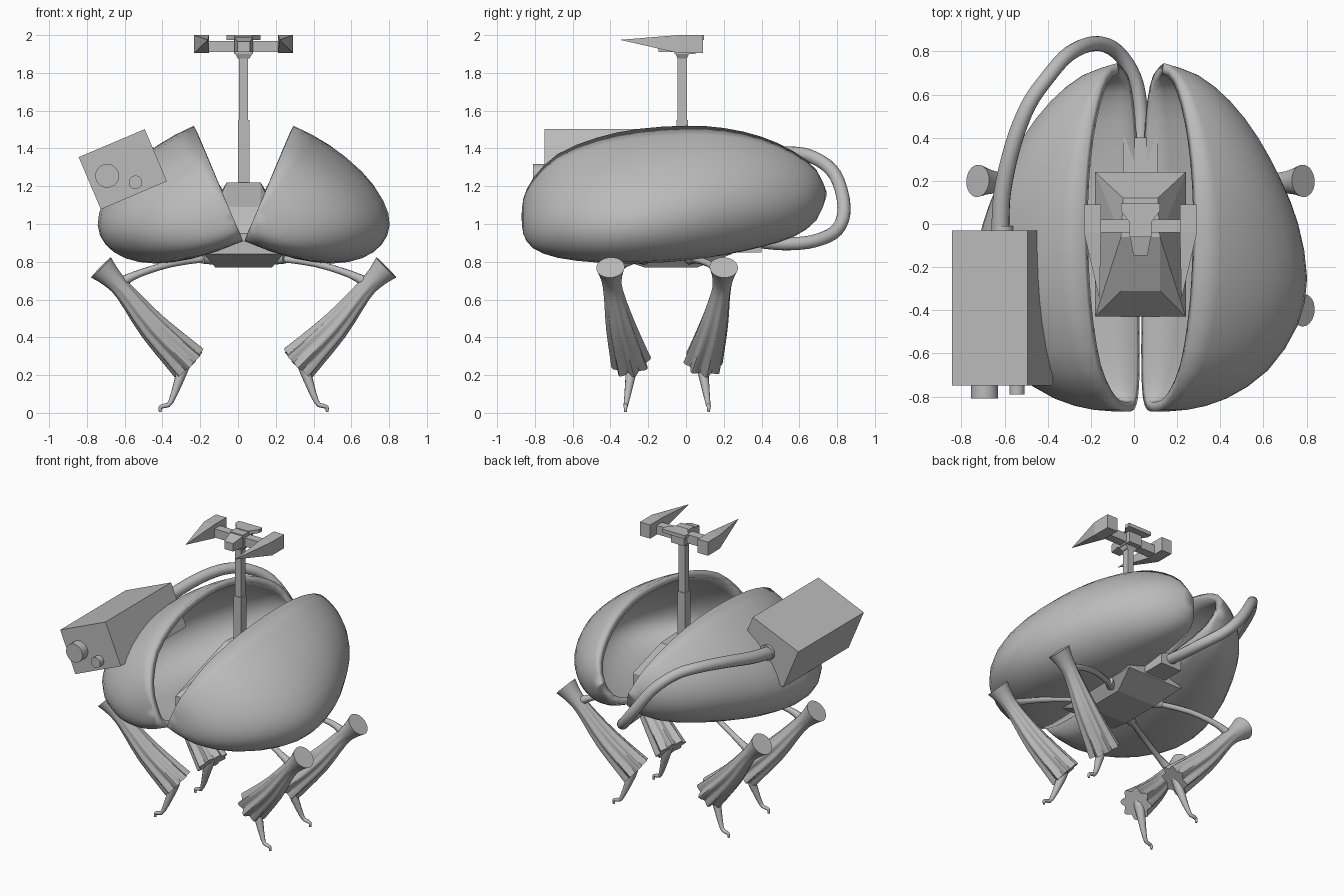
import bpy, bmesh
from math import sin, cos, pi, radians
from mathutils import Vector, Matrix

cube = bpy.data.objects.get("Cube")
if cube:
    bpy.data.objects.remove(cube, do_unlink=True)

AXIS = 0.03  # x of the symmetry plane
grey = bpy.data.materials.new("plain grey")
grey.use_nodes = True
grey.diffuse_color = (0.5, 0.5, 0.5, 1)
grey.node_tree.nodes["Principled BSDF"].inputs["Base Color"].default_value = (0.5, 0.5, 0.5, 1)


def finish(name, bm, mirror=False, smooth=None):
    """Turn a bmesh, drawn around the symmetry plane, into an object."""
    mesh = bpy.data.meshes.new(name)
    bm.to_mesh(mesh)
    bm.free()
    mesh.materials.append(grey)
    ob = bpy.data.objects.new(name, mesh)
    bpy.context.collection.objects.link(ob)
    ob.location.x = AXIS
    if mirror:
        ob.modifiers.new("mirror", 'MIRROR').use_mirror_merge = False
    if smooth:
        bpy.ops.object.select_all(action='DESELECT')
        ob.select_set(True)
        bpy.context.view_layer.objects.active = ob
        bpy.ops.object.shade_smooth_by_angle(angle=radians(smooth))
    return ob


def hull(name, points, mirror=False):
    bm = bmesh.new()
    for p in points:
        bm.verts.new(p)
    bmesh.ops.convex_hull(bm, input=bm.verts[:])
    return finish(name, bm, mirror)


def box(name, x, y, z, mirror=False):
    return hull(name, [(a, b, c) for a in x for b in y for c in z], mirror)


def both(x, y, z):
    return [(-x, y, z), (x, y, z)]


def spline(points, steps):
    """Smooth path through points, any number of components."""
    pts = [points[0]] + list(points) + [points[-1]]
    out = []
    for a, b, c, d in zip(pts, pts[1:], pts[2:], pts[3:]):
        for k in range(steps):
            t = k / steps
            out.append([q + 0.5 * t * (r - p + t * (2*p - 5*q + 4*r - s + t * (3*(q - r) + s - p)))
                        for p, q, r, s in zip(a, b, c, d)])
    return out + [list(points[-1])]


def tube(name, path, sides=12, mirror=False, pleats=0, steps=3):
    """Round tube through (x, y, z, radius), with optional growing pleats."""
    path = spline(path, steps)
    bm = bmesh.new()
    rings = []
    side = None
    for i, (x, y, z, r) in enumerate(path):
        a, b = path[max(i - 1, 0)], path[min(i + 1, len(path) - 1)]
        tan = (Vector(b[:3]) - Vector(a[:3])).normalized()
        if side is None:
            side = tan.orthogonal()
        side = (side - tan * side.dot(tan)).normalized()
        up = tan.cross(side)
        depth = 0.2 * max(0, i / (len(path) - 1) - 0.3) if pleats else 0
        ring = []
        for k in range(sides):
            t = 2 * pi * k / sides
            rad = r * (1 + depth * cos(pleats * t))
            ring.append(bm.verts.new(Vector((x, y, z)) + rad * (cos(t) * side + sin(t) * up)))
        rings.append(ring)
    for p, q in zip(rings, rings[1:]):
        for k in range(sides):
            m = (k + 1) % sides
            bm.faces.new((p[k], p[m], q[m], q[k]))
    bm.faces.new(rings[0][::-1])
    bm.faces.new(rings[-1])
    return finish(name, bm, mirror, 50)


# Shell halves: lofted half-eggs, tipped outwards around the bottom hinge
TILT = radians(23)
stations = [  # y, rim bottom, rim top, depth
    (-0.87, 0.14, 0.14, 0), (-0.862, 0.07, 0.24, 0.16), (-0.81, 0.02, 0.36, 0.34),
    (-0.68, 0, 0.5, 0.52), (-0.47, 0, 0.595, 0.65), (-0.25, 0, 0.645, 0.685),
    (0, 0, 0.663, 0.635), (0.2, 0.01, 0.65, 0.55), (0.4, 0.035, 0.6, 0.44),
    (0.57, 0.07, 0.515, 0.31), (0.69, 0.14, 0.41, 0.16), (0.745, 0.26, 0.28, 0)]
bm = bmesh.new()
rows = []
N = 18
for y, low, high, depth in spline(stations, 2):
    row = []
    for j in range(N + 1):
        t = pi * j / N
        n = max(depth, 0) * max(sin(t), 0) ** (0.8 if j < N / 2 else 1)
        u = (low + high) / 2 - (high - low) / 2 * cos(t)
        row.append(bm.verts.new((n * cos(TILT) + u * sin(TILT) + 0.004, y,
                                 0.91 + u * cos(TILT) - n * sin(TILT))))
    rows.append(row)
for p, q in zip(rows, rows[1:]):
    for j in range(N):
        bm.faces.new((p[j], q[j], q[j + 1], p[j + 1]))
bmesh.ops.remove_doubles(bm, verts=bm.verts[:], dist=0.002)
shell = finish("shell_halves", bm, smooth=50)
wall = shell.modifiers.new("wall", 'SOLIDIFY')
wall.thickness = 0.045
wall.offset = -1
shell.modifiers.new("mirror", 'MIRROR').use_mirror_merge = False
# keep the smoothing step last so that the rim stays sharp
for i, m in enumerate([m for m in shell.modifiers if m.type == 'NODES']):
    shell.modifiers.move(shell.modifiers.find(m.name), len(shell.modifiers) - 1)

# Central pod and its rear hose socket
hull("pod", both(0.15, -0.22, 0.77) + both(0.15, 0.06, 0.77)
     + both(0.21, -0.43, 0.84) + both(0.21, 0.24, 0.84)
     + both(0.21, -0.43, 0.95) + both(0.21, 0.24, 1.02)
     + both(0.09, -0.31, 1.09) + both(0.09, -0.06, 1.22) + both(0.08, 0.12, 1.22))
box("hose_socket", (-0.08, 0.08), (0.2, 0.4), (0.85, 0.97))

# Mast with sensor head
box("mast_lower", (-0.03, 0.03), (-0.05, 0.01), (1.15, 1.55))
box("mast_upper", (-0.024, 0.024), (-0.044, 0.004), (1.5, 1.92))
hull("mast_collar", [(x * w, -0.02 + y * w, z) for w, z in ((0.03, 1.875), (0.05, 1.91))
                     for x in (-1, 1) for y in (-0.8, 0.8)])
box("head_block", (-0.05, 0.05), (-0.06, 0.05), (1.9, 1.995))
hull("head_wedge", both(0.09, 0.095, 1.975) + both(0.09, 0.06, 1.975) + both(0.09, 0.095, 2)
     + both(0.09, 0.06, 2) + both(0.045, 0, 1.975) + both(0.045, 0, 2))
hull("head_nose", both(0.05, -0.05, 1.91) + both(0.05, -0.05, 1.99)
     + both(0.033, -0.145, 1.91) + both(0.033, -0.145, 1.965))
box("head_arm", (-0.2, 0.2), (-0.04, 0.02), (1.91, 1.97))
hull("head_blades", [(x, y, z) for x in (0.183, 0.262) for y in (-0.04, 0.09)
                     for z in (1.905, 2)] + [(0.19, -0.35, 1.975)], mirror=True)

# Tilted box on the right shell, with two lenses and a hose fitting
turn = Matrix.Translation((-0.61 - AXIS, 0, 1.29)) @ Matrix.Rotation(-TILT, 4, 'Y')
case = box("side_case", (-0.19, 0.19), (-0.75, -0.03), (-0.15, 0.15))
case.data.transform(turn)
for name, x, z, r, y0, y1 in (("large_lens", -0.09, 0, 0.063, -0.81, -0.74),
                              ("small_lens", 0.035, -0.09, 0.036, -0.79, -0.74),
                              ("hose_fitting", 0, 0, 0.052, -0.04, -0.01)):
    lens = tube(name, [(x, y0, z, r), (x, y1, z, r)], 24, steps=1)
    lens.data.transform(turn)

# Hose from the box round the back into the pod
hose = [(-0.62, -0.03, 1.29, 0.042), (-0.61, 0.15, 1.32, 0.04), (-0.56, 0.37, 1.36, 0.038),
        (-0.49, 0.55, 1.375, 0.036), (-0.4, 0.68, 1.35, 0.035), (-0.3, 0.79, 1.26, 0.035),
        (-0.18, 0.837, 1.09, 0.035), (-0.08, 0.8, 0.97, 0.035), (0, 0.68, 0.91, 0.035),
        (0.03, 0.52, 0.895, 0.035), (0.03, 0.36, 0.91, 0.035)]
tube("hose", [(x - AXIS, y, z, r) for x, y, z, r in hose], 14, steps=4)

# Four legs: rear pair repeats the front pair about y = -0.1
for name, f in (("front", 1), ("rear", -1)):
    def leg(part, path, *args):
        tube(f"{name}_{part}", [(x, -0.1 + f * y, z, r) for x, y, z, r in path], *args)
    leg("hip_cups", [(0.17, -0.12, 0.82, 0.035), (0.22, -0.15, 0.82, 0.03)], 10, True)
    leg("hip_rods", [(0.17, -0.12, 0.82, 0.018), (0.38, -0.22, 0.79, 0.018),
                     (0.56, -0.28, 0.735, 0.02), (0.65, -0.29, 0.69, 0.03)], 10, True)
    leg("leg_sleeves", [(0.755, -0.3, 0.77, 0.075), (0.7, -0.295, 0.715, 0.056),
                        (0.63, -0.285, 0.64, 0.05), (0.48, -0.245, 0.455, 0.073),
                        (0.29, -0.19, 0.265, 0.095)], 48, True, 8)
    leg("claws", [(0.31, -0.19, 0.29, 0.035), (0.325, -0.19, 0.225, 0.03),
                  (0.385, -0.215, 0.06, 0.014), (0.42, -0.22, 0.038, 0.012),
                  (0.44, -0.22, 0.03, 0.01), (0.442, -0.22, 0.005, 0.007)], 10, True)
